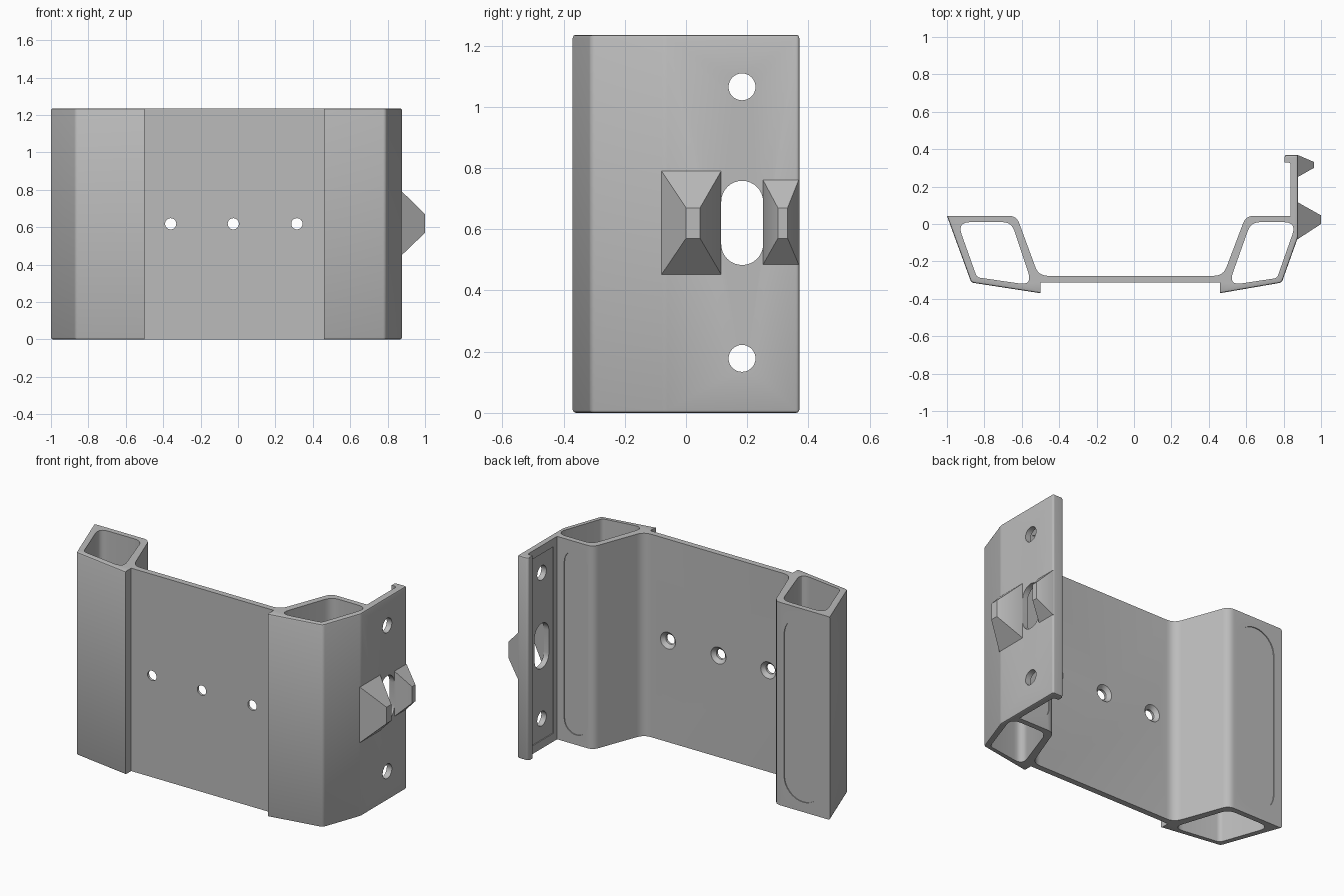
import bpy, bmesh, math
from mathutils import Vector

cube = bpy.data.objects.get("Cube")
if cube:
    bpy.data.objects.remove(cube, do_unlink=True)

HEIGHT = 1.235
GREY = (0.5, 0.5, 0.5, 1)
mat = bpy.data.materials.new("plain grey")
mat.use_nodes = True
mat.diffuse_color = GREY
mat.node_tree.nodes["Principled BSDF"].inputs["Base Color"].default_value = GREY

AXES = {"X": lambda a, b, c: (c, a, b),
        "Y": lambda a, b, c: (a, c, b),
        "Z": lambda a, b, c: (a, b, c)}


def rounded(corners, steps=6):
    """Turn (x, y, setback) corners into an outline with rounded corners."""
    out = []
    for i, (x, y, t) in enumerate(corners):
        p = Vector((x, y))
        if not t:
            out.append(p)
            continue
        before, after = Vector(corners[i - 1][:2]), Vector(corners[(i + 1) % len(corners)][:2])
        a = p + (before - p).normalized() * t
        b = p + (after - p).normalized() * t
        for s in range(steps + 1):
            k = s / steps
            out.append(a * (1 - k) ** 2 + p * 2 * k * (1 - k) + b * k * k)
    return out


def slot(x0, x1, y0, y1, n=16):
    """Upright slot with round ends; a circle when it is square."""
    r, cx = (x1 - x0) / 2, (x0 + x1) / 2
    pts = []
    for cy, start in ((y1 - r, 0), (y0 + r, math.pi)):
        for i in range(n + 1):
            a = start + math.pi * i / n
            pts.append((cx + r * math.cos(a), cy + r * math.sin(a)))
    if abs((y1 - y0) - (x1 - x0)) < 1e-5:
        pts = pts[:n] + pts[n + 1:-1]
    return pts


def circle(x, y, r):
    return slot(x - r, x + r, y - r, y + r)


def rect(x0, x1, y0, y1):
    return [(x0, y0), (x1, y0), (x1, y1), (x0, y1)]


def solid(name, rings, axis="Z"):
    """Loft (outline, depth) rings along an axis and cap the ends."""
    bm = bmesh.new()
    loops = [[bm.verts.new(AXES[axis](p[0], p[1], d)) for p in pts] for pts, d in rings]
    for lo, hi in zip(loops, loops[1:]):
        for i in range(len(lo)):
            j = (i + 1) % len(lo)
            bm.faces.new((lo[i], lo[j], hi[j], hi[i]))
    bm.faces.new(loops[0])
    bm.faces.new(loops[-1])
    bmesh.ops.recalc_face_normals(bm, faces=bm.faces)
    mesh = bpy.data.meshes.new(name)
    bm.to_mesh(mesh)
    bm.free()
    mesh.materials.append(mat)
    obj = bpy.data.objects.new(name, mesh)
    bpy.context.collection.objects.link(obj)
    return obj


def activate(obj):
    bpy.ops.object.select_all(action="DESELECT")
    obj.select_set(True)
    bpy.context.view_layer.objects.active = obj


def cut(target, rings, axis="Z"):
    cutter = solid("cutter", rings, axis)
    cutter.hide_render = True
    mod = target.modifiers.new("cut", "BOOLEAN")
    mod.operation, mod.solver, mod.object = "DIFFERENCE", "EXACT", cutter
    activate(target)
    bpy.ops.object.modifier_apply(modifier=mod.name)
    bpy.data.objects.remove(cutter, do_unlink=True)


# Bracket body: two slanted tubes, a thin web and a hooked side flange
outline = rounded([
    (-1.0, 0.043, 0), (-0.87, -0.313, 0.015), (-0.5, -0.37, 0), (-0.5, -0.313, 0),
    (0.46, -0.313, 0), (0.46, -0.37, 0), (0.79, -0.313, 0.015), (0.877, -0.07, 0.01),
    (0.877, 0.37, 0.012), (0.805, 0.37, 0.015), (0.805, 0.328, 0), (0.838, 0.328, 0.015),
    (0.838, 0.043, 0), (0.598, 0.043, 0.04), (0.477, -0.277, 0.05),
    (-0.51, -0.277, 0.05), (-0.628, 0.043, 0.04)])
body = solid("bracket_body", [(outline, 0), (outline, HEIGHT)])

# Softened rims on the outward faces
bm = bmesh.new()
bm.from_mesh(body.data)
rims = []
for e in bm.edges:
    a, b = (v.co for v in e.verts)
    m = (a + b) / 2
    if abs(a.z - b.z) < 1e-4 and abs(m.x) > 0.55:
        if m.y < -0.3 or m.y > 0.36 or m.x > 0.8 and m.x - 0.35 * m.y > 0.56 and m.y < 0.36 and m.x > 0.86 \
                or m.x < -0.8 and m.y < 0.03 or 0.79 < m.x and m.y < -0.1:
            rims.append(e)
bmesh.ops.bevel(bm, geom=rims, offset=0.01, segments=2, profile=0.5, affect="EDGES")
bm.to_mesh(body.data)
bm.free()

# Hollow tubes
left_bore = [(0.625, 0.01, 0.05), (0.87, 0.01, 0.07), (0.765, -0.289, 0.02), (0.505, -0.328, 0.07)]
right_bore = [(-0.945, 0.01, 0.07), (-0.655, 0.01, 0.05), (-0.543, -0.328, 0.07), (-0.84, -0.285, 0.02)]
for bore in (left_bore, right_bore):
    pts = rounded(bore)
    cut(body, [(pts, -0.1), (pts, HEIGHT + 0.1)])

# Shallow slots on the rear tube faces
for x0, x1 in ((-0.945, -0.69), (0.63, 0.79)):
    pts = slot(x0, x1, 0.06, HEIGHT - 0.06)
    cut(body, [(pts, 0.038), (pts, 0.1)], "Y")

# Shallow panel inside the flange
panel = rect(0.075, 0.3, 0.05, HEIGHT - 0.05)
cut(body, [(panel, 0.8), (panel, 0.843)], "X")

# Countersunk screw holes through the web
for x in (-0.36, -0.025, 0.315):
    small, large = circle(x, 0.618, 0.03), circle(x, 0.618, 0.053)
    cut(body, [(small, -0.4), (small, -0.298), (large, -0.275), (large, -0.2)], "Y")

# Round holes and middle slot through the flange
for pts in (circle(0.183, 1.065, 0.044), circle(0.183, 0.178, 0.044),
            slot(0.115, 0.252, 0.483, 0.758)):
    cut(body, [(pts, 0.8), (pts, 0.95)], "X")

# Blunt pyramid studs on either side of the slot
studs = [("front_stud", rect(-0.08, 0.115, 0.452, 0.79), rect(0.0, 0.046, 0.57, 0.67), 1.0),
         ("rear_stud", rect(0.252, 0.368, 0.485, 0.76), rect(0.3, 0.332, 0.57, 0.67), 0.962)]
objects = [body]
for name, base, tip, reach in studs:
    objects.append(solid(name, [(base, 0.87), (base, 0.877), (tip, reach)], "X"))

for obj in objects:
    activate(obj)
    bpy.ops.object.shade_smooth_by_angle(angle=math.radians(30))
